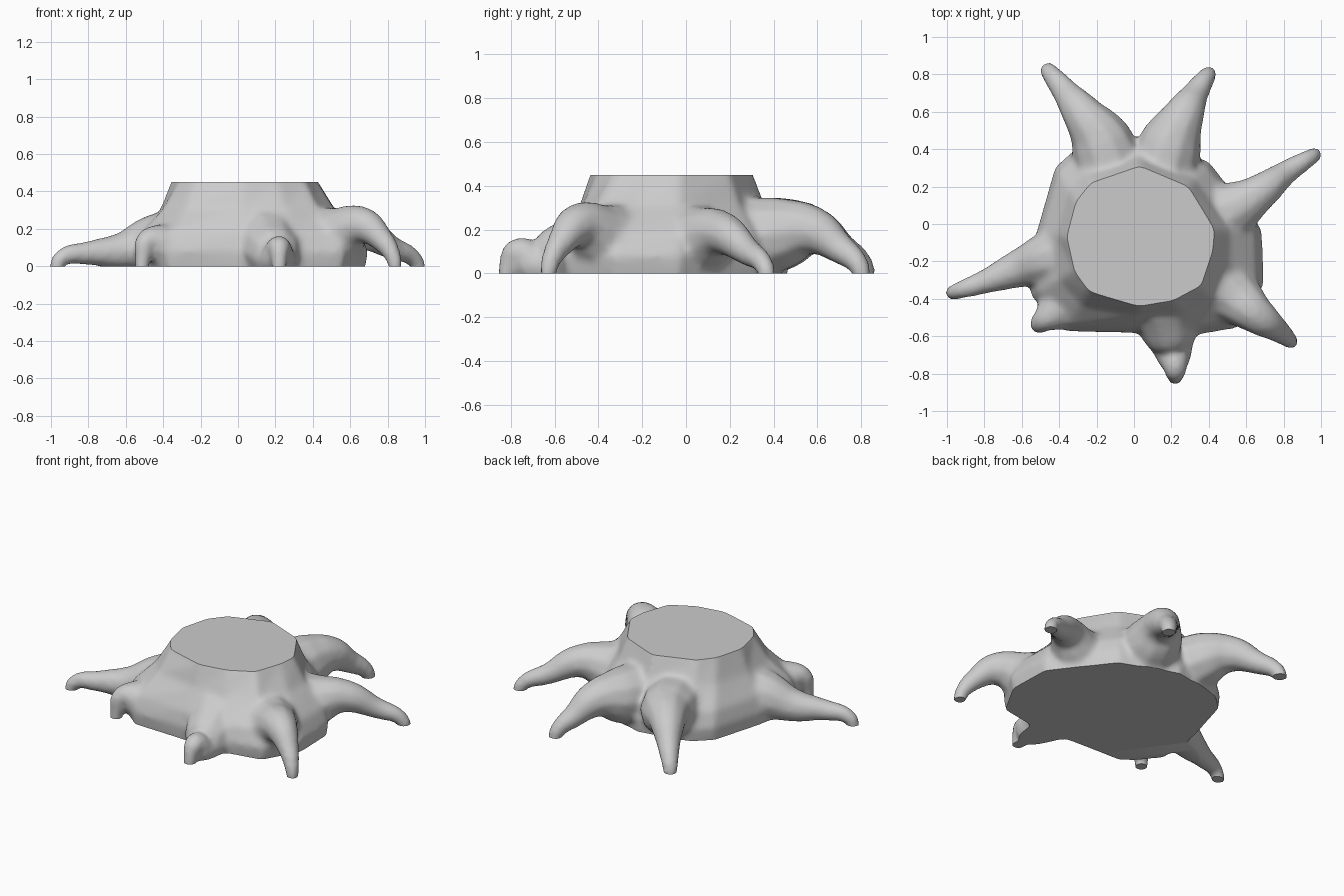
import bpy
import bmesh
import math
from mathutils import Vector

default_cube = bpy.data.objects.get("Cube")
if default_cube:
    bpy.data.objects.remove(default_cube, do_unlink=True)

CUT_HEIGHT = 0.45
ROOT_RADII = (0.21, 0.155, 0.104, 0.066, 0.046)

grey = bpy.data.materials.new("plain grey")
grey.use_nodes = True
grey.diffuse_color = (0.6, 0.6, 0.6, 1)
grey.node_tree.nodes["Principled BSDF"].inputs["Base Color"].default_value = grey.diffuse_color


def link(name, data):
    obj = bpy.data.objects.new(name, data)
    bpy.context.collection.objects.link(obj)
    return obj


def evaluated_mesh(obj):
    """Return a plain mesh copy with curves and modifiers resolved."""
    graph = bpy.context.evaluated_depsgraph_get()
    return bpy.data.meshes.new_from_object(obj.evaluated_get(graph))


def add_trunk(bm, cut_outline, foot_outline, rings):
    """Loft from the foot outline to the cut outline, blending per ring."""
    loops = []
    for height, flare in rings:
        loop = []
        for cut, foot in zip(cut_outline, foot_outline):
            flat = Vector(cut) + (Vector(foot) - Vector(cut)) * flare
            loop.append(bm.verts.new((flat.x, flat.y, height)))
        loops.append(loop)
    count = len(cut_outline)
    for lower, upper in zip(loops, loops[1:]):
        for i in range(count):
            j = (i + 1) % count
            bm.faces.new((lower[i], lower[j], upper[j], upper[i]))
    bm.faces.new(list(reversed(loops[0])))
    bm.faces.new(loops[-1])
    bmesh.ops.recalc_face_normals(bm, faces=bm.faces)


def add_root(bm, path, thickness=1.0):
    """Sweep a tapering tube along a path and sink its tip below the ground."""
    curve = bpy.data.curves.new("root_path", "CURVE")
    curve.dimensions = "3D"
    curve.bevel_depth = 1.0
    curve.bevel_resolution = 3
    curve.resolution_u = 5
    curve.use_fill_caps = True
    last, before = Vector(path[-1]), Vector(path[-2])
    heading = (last - before).normalized()
    tip = last + Vector((heading.x * 0.03, heading.y * 0.03, -0.08))
    points = [Vector(p) for p in path] + [tip]
    radii = [r * thickness for r in ROOT_RADII] + [ROOT_RADII[-1] * 0.8]
    spline = curve.splines.new("BEZIER")
    spline.bezier_points.add(len(points) - 1)
    for knot, place, radius in zip(spline.bezier_points, points, radii):
        knot.co = place
        knot.radius = radius
        knot.handle_left_type = knot.handle_right_type = "AUTO"
    tube = link("root_path", curve)
    mesh = evaluated_mesh(tube)
    bm.from_mesh(mesh)
    bpy.data.objects.remove(tube, do_unlink=True)
    bpy.data.meshes.remove(mesh)


def slice_flat(bm, height, direction):
    """Trim everything beyond a level plane and close the cut."""
    result = bmesh.ops.bisect_plane(
        bm, geom=bm.verts[:] + bm.edges[:] + bm.faces[:],
        plane_co=(0, 0, height), plane_no=(0, 0, direction), clear_outer=True)
    rim = [e for e in result["geom_cut"] if isinstance(e, bmesh.types.BMEdge)]
    bmesh.ops.holes_fill(bm, edges=rim, sides=0)


bm = bmesh.new()

# Trunk with a lopsided flaring foot
cut_outline = [(0.03, 0.31), (-0.23, 0.22), (-0.31, 0.12), (-0.36, -0.07),
               (-0.32, -0.25), (-0.24, -0.36), (0.03, -0.44), (0.21, -0.41),
               (0.36, -0.33), (0.42, -0.15), (0.43, -0.03), (0.29, 0.2)]
foot_outline = [(0.03, 0.47), (-0.31, 0.4), (-0.42, 0.3), (-0.52, -0.05),
                (-0.55, -0.38), (-0.37, -0.57), (0, -0.58), (0.33, -0.59),
                (0.56, -0.55), (0.69, -0.32), (0.68, -0.03), (0.4, 0.33)]
add_trunk(bm, cut_outline, foot_outline,
          [(-0.1, 0.85), (0, 0.97), (0.08, 1.02), (0.18, 0.86),
           (0.31, 0.34), (CUT_HEIGHT, 0), (0.6, -0.35)])

# Back pair of roots
add_root(bm, [(-0.1, 0.15, 0.12), (-0.18, 0.45, 0.185), (-0.27, 0.58, 0.195),
              (-0.37, 0.71, 0.115), (-0.45, 0.81, 0.035)], 1.1)
add_root(bm, [(0.12, 0.15, 0.12), (0.2, 0.44, 0.185), (0.265, 0.58, 0.195),
              (0.33, 0.7, 0.115), (0.39, 0.79, 0.035)], 1.1)

# Left side roots
add_root(bm, [(0.33, 0, 0.12), (0.53, 0.08, 0.16), (0.66, 0.16, 0.185),
              (0.82, 0.28, 0.1), (0.95, 0.36, 0.03)])
add_root(bm, [(0.36, -0.25, 0.12), (0.54, -0.39, 0.17), (0.66, -0.49, 0.22),
              (0.77, -0.57, 0.14), (0.83, -0.62, 0.05)])

# Front roots, short and curled
add_root(bm, [(0.15, -0.4, 0.12), (0.19, -0.58, 0.07), (0.21, -0.69, 0.04),
              (0.22, -0.77, 0.1), (0.22, -0.81, 0.04)])
add_root(bm, [(-0.25, -0.3, 0.12), (-0.38, -0.43, 0.1), (-0.45, -0.49, 0.13),
              (-0.49, -0.52, 0.13), (-0.51, -0.54, 0.04)], 0.95)

# Long right root
add_root(bm, [(-0.22, -0.12, 0.13), (-0.44, -0.18, 0.13), (-0.62, -0.24, 0.08),
              (-0.8, -0.31, 0.07), (-0.95, -0.36, 0.04)])

# Fuse trunk and roots into one organic skin
rough_mesh = bpy.data.meshes.new("rough_stump")
bm.to_mesh(rough_mesh)
bm.free()
rough = link("rough_stump", rough_mesh)
fuse = rough.modifiers.new("fuse", "REMESH")
fuse.mode = "VOXEL"
fuse.voxel_size = 0.016
soften = rough.modifiers.new("soften", "SMOOTH")
soften.factor = 0.5
soften.iterations = 14
stump_mesh = evaluated_mesh(rough)
bpy.data.objects.remove(rough, do_unlink=True)

# Saw off the top and level the underside
bm = bmesh.new()
bm.from_mesh(stump_mesh)
slice_flat(bm, CUT_HEIGHT, 1)
slice_flat(bm, 0, -1)
bm.to_mesh(stump_mesh)
bm.free()

stump_mesh.name = "stump"
stump_mesh.materials.clear()
stump_mesh.materials.append(grey)
stump = link("stump_with_roots", stump_mesh)
bpy.ops.object.select_all(action="DESELECT")
stump.select_set(True)
bpy.context.view_layer.objects.active = stump
bpy.ops.object.shade_smooth_by_angle(angle=math.radians(40))
